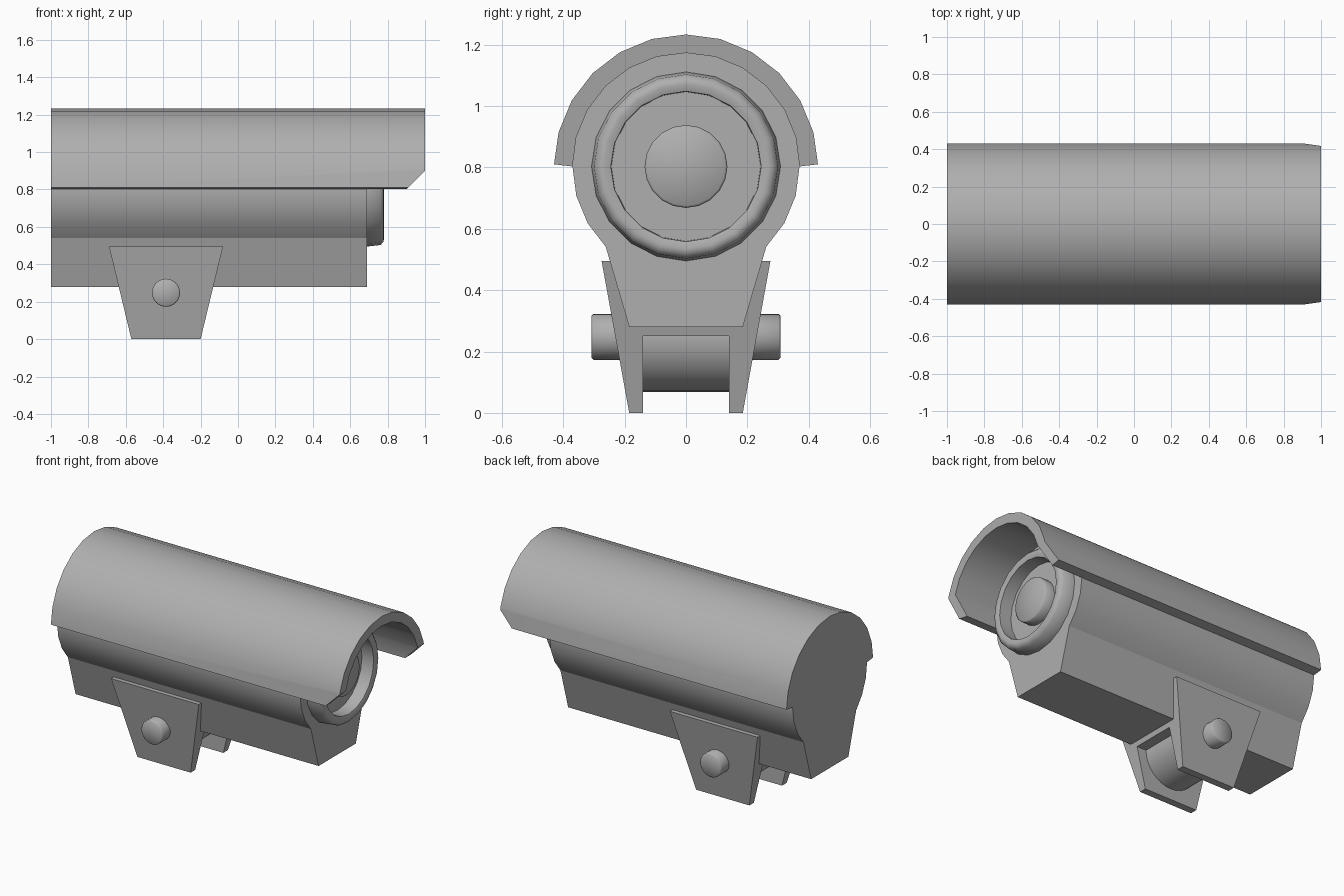
import bpy, bmesh
from math import sin, cos, pi, radians
from mathutils import Matrix

if "Cube" in bpy.data.objects:
    bpy.data.objects.remove(bpy.data.objects["Cube"])

AXIS_Z = 0.803            # height of the barrel axis
MOUNT_X, PIN_Z = -0.385, 0.248

# Mid grey casing colour
casing = bpy.data.materials.new("casing_grey")
casing.diffuse_color = (0.43, 0.43, 0.43, 1)
casing.use_nodes = True
casing.node_tree.nodes["Principled BSDF"].inputs["Base Color"].default_value = casing.diffuse_color


def finish(name, bm, angle=20):
    bmesh.ops.remove_doubles(bm, verts=bm.verts, dist=1e-5)
    bmesh.ops.recalc_face_normals(bm, faces=bm.faces)
    mesh = bpy.data.meshes.new(name)
    bm.to_mesh(mesh)
    bm.free()
    mesh.materials.append(casing)
    obj = bpy.data.objects.new(name, mesh)
    bpy.context.collection.objects.link(obj)
    bpy.ops.object.select_all(action='DESELECT')
    obj.select_set(True)
    bpy.context.view_layer.objects.active = obj
    bpy.ops.object.shade_smooth_by_angle(angle=radians(angle))
    return obj


def prism(profile, x0, x1):
    """Extrude a (y, z) outline along x; x0 and x1 are functions of z."""
    bm = bmesh.new()
    a = [bm.verts.new((x0(z), y, z)) for y, z in profile]
    b = [bm.verts.new((x1(z), y, z)) for y, z in profile]
    bm.faces.new(a)
    bm.faces.new(b)
    n = len(profile)
    for i in range(n):
        j = (i + 1) % n
        bm.faces.new((a[i], a[j], b[j], b[i]))
    return bm


def lathe(name, profile, matrix, sides, angle=50):
    """Spin (x, radius) points about the local x axis."""
    bm = bmesh.new()
    verts = [bm.verts.new((x, 0, r)) for x, r in profile]
    edges = [bm.edges.new(pair) for pair in zip(verts, verts[1:])]
    bmesh.ops.spin(bm, geom=verts + edges, cent=(0, 0, 0), axis=(1, 0, 0),
                   angle=2 * pi, steps=sides, use_merge=True)
    bm.transform(matrix)
    return finish(name, bm, angle)


def arc(r, start, end):
    return [(r * cos(radians(d)), AXIS_Z + r * sin(radians(d)))
            for d in range(start, end + 1, 15)]


# Housing: round barrel running into a tapered keel
finish("housing", prism(arc(0.37, -45, 225) + [(-0.185, 0.28), (0.185, 0.28)],
                        lambda z: -1.0, lambda z: 0.69))

# Sun shade: half tube with its lower front corners clipped
outer = [(y, max(z, 0.81)) for y, z in arc(0.43, 0, 180)]
bm = prism(outer + arc(0.37, 0, 180)[::-1], lambda z: -1.0, lambda z: 1.0)
cut = bmesh.ops.bisect_plane(bm, geom=bm.verts[:] + bm.edges[:] + bm.faces[:],
                             plane_co=(0.91, 0, 0.81), plane_no=(1, 0, -1),
                             clear_outer=True)
bmesh.ops.holes_fill(bm, edges=[e for e in bm.edges if e.is_boundary], sides=0)
finish("sun_shade", bm, 50)

# Lens: rounded rim, recessed face and raised centre
lathe("lens", [(0.68, 0.308), (0.69, 0.308), (0.762, 0.300), (0.777, 0.284),
               (0.78, 0.268), (0.772, 0.245), (0.692, 0.243),
               (0.692, 0.135), (0.750, 0.135), (0.756, 0.128), (0.756, 0)],
      Matrix.Translation((0, 0, AXIS_Z)), 20)

# Mounting bracket: tapered cheeks joined by a bridge under the housing
half = [(0.14, 0.25), (0.14, 0), (0.185, 0), (0.275, 0.495),
        (0.24, 0.495), (0.178, 0.29)]
finish("mount_bracket", prism(half + [(-y, z) for y, z in half[::-1]],
                              lambda z: -0.57 - 0.242 * z,
                              lambda z: -0.20 + 0.242 * z))

# Pivot drum between the cheeks
pivot = Matrix.Translation((MOUNT_X, 0, PIN_Z))
lathe("pivot_drum", [(-0.145, 0), (-0.145, 0.18), (0.145, 0.18), (0.145, 0)],
      pivot @ Matrix.Rotation(pi / 2, 4, 'Z'), 32)

# Bolt heads on both cheeks
for side, name in ((1, "bolt_back"), (-1, "bolt_front")):
    lathe(name, [(0.19, 0), (0.19, 0.075), (0.302, 0.075), (0.308, 0.069), (0.308, 0)],
          pivot @ Matrix.Rotation(side * pi / 2, 4, 'Z'), 24)
